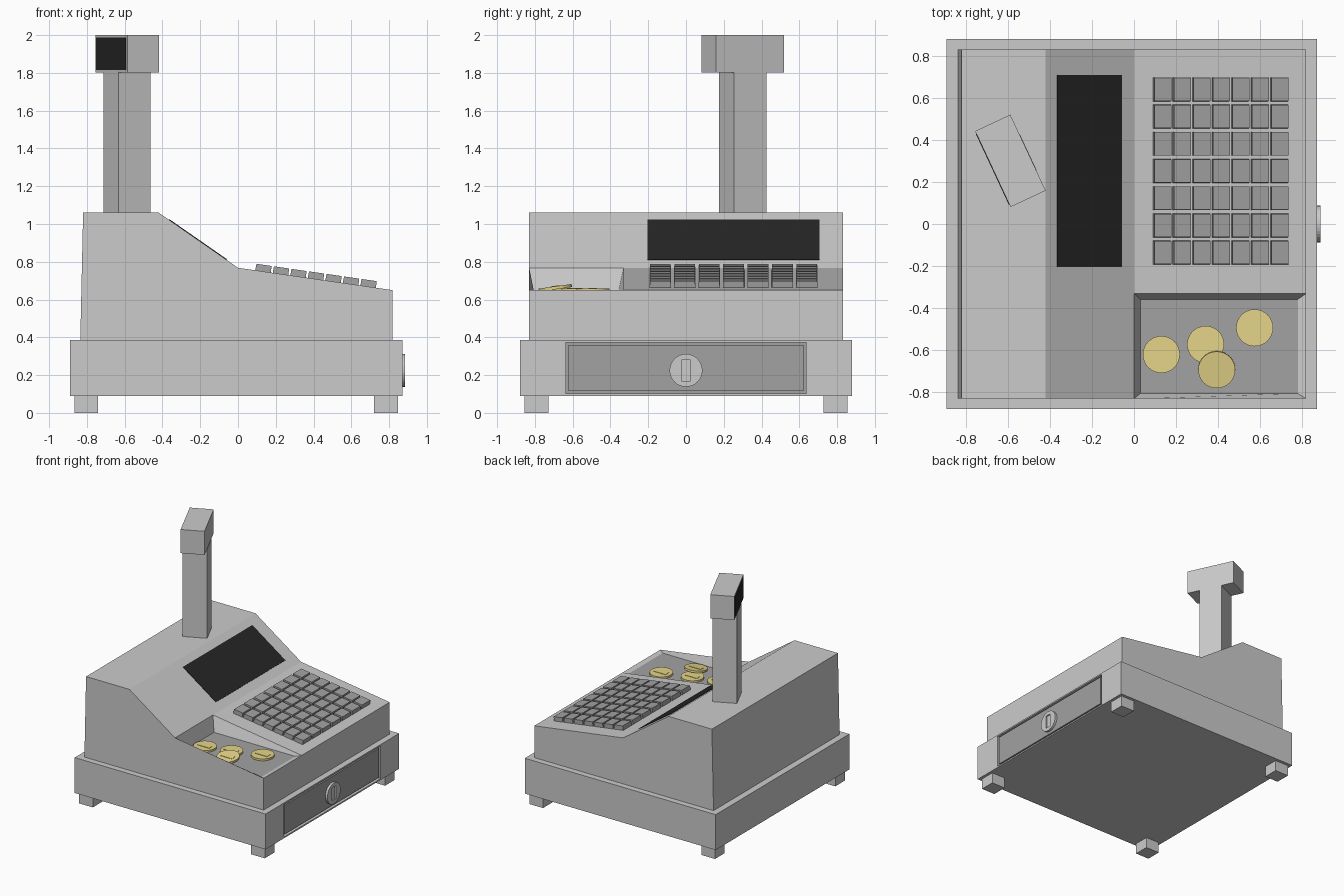
import bpy, bmesh, math
from mathutils import Matrix, Vector

if "Cube" in bpy.data.objects:
    bpy.data.objects.remove(bpy.data.objects["Cube"])


def material(name, rgb):
    m = bpy.data.materials.new(name)
    m.diffuse_color = (*rgb, 1)
    m.use_nodes = True
    m.node_tree.nodes["Principled BSDF"].inputs["Base Color"].default_value = m.diffuse_color
    return m


DARK = material("dark_grey", (0.36, 0.36, 0.36))
BLACK = material("black", (0.02, 0.02, 0.02))
GOLD = material("gold", (0.78, 0.66, 0.25))


def finish(name, bm, mat=None, matrix=None):
    bmesh.ops.recalc_face_normals(bm, faces=bm.faces)
    me = bpy.data.meshes.new(name)
    bm.to_mesh(me)
    bm.free()
    ob = bpy.data.objects.new(name, me)
    bpy.context.collection.objects.link(ob)
    if mat:
        me.materials.append(mat)
    if matrix:
        ob.matrix_world = matrix
    return ob


def box(name, lo, hi, mat=None, matrix=None):
    lo, hi = Vector(lo), Vector(hi)
    bm = bmesh.new()
    bmesh.ops.create_cube(bm, size=1)
    bmesh.ops.scale(bm, vec=hi - lo, verts=bm.verts)
    bmesh.ops.translate(bm, vec=(lo + hi) / 2, verts=bm.verts)
    return finish(name, bm, mat, matrix)


def disc(name, radius, depth, mat, matrix, segments=32):
    bm = bmesh.new()
    bmesh.ops.create_cone(bm, cap_ends=True, segments=segments, radius1=radius,
                          radius2=radius, depth=depth)
    return finish(name, bm, mat, matrix)


def cut(ob, cutter):
    mod = ob.modifiers.new("cut", "BOOLEAN")
    mod.object, mod.operation, mod.solver = cutter, "DIFFERENCE", "EXACT"
    bpy.context.view_layer.objects.active = ob
    bpy.ops.object.modifier_apply(modifier=mod.name)
    bpy.data.objects.remove(cutter)


# base with drawer opening, and feet
base = box("base", (-0.89, -0.88, 0.09), (0.87, 0.88, 0.385))
cut(base, box("drawer_cutter", (0.84, -0.637, 0.102), (0.95, 0.637, 0.373)))
for x in (-0.803, 0.783):
    for y in (-0.792, 0.792):
        box("foot", (x - 0.063, y - 0.063, 0), (x + 0.063, y + 0.063, 0.09))

# cash drawer front and round lock
box("drawer_recess", (0.835, -0.636, 0.103), (0.845, 0.636, 0.372), DARK)
box("drawer_front", (0.84, -0.622, 0.117), (0.866, 0.622, 0.359), DARK)
lock = disc("lock", 0.087, 0.025, None,
            Matrix.Translation((0.8725, 0, 0.225)) @ Matrix.Rotation(math.pi / 2, 4, "Y"))
cut(lock, box("keyhole_cutter", (0.875, -0.024, 0.17), (0.95, 0.024, 0.28)))

# housing: side profile, with the keyboard slope split to leave an open coin tray
PROFILE = [(-0.835, 0.385), (-0.82, 1.06), (-0.42, 1.06), (0, 0.768), (0.818, 0.65), (0.818, 0.385)]
TRAY_Y, TRAY_Z = -0.33, 0.642
bm = bmesh.new()
near = [bm.verts.new((x, -0.83, z)) for x, z in PROFILE]
far = [bm.verts.new((x, 0.83, z)) for x, z in PROFILE]
mid = {i: bm.verts.new((PROFILE[i][0], TRAY_Y, PROFILE[i][1])) for i in (3, 4)}
bm.faces.new(near)
bm.faces.new(far)
for i in (0, 1, 5):
    j = (i + 1) % 6
    bm.faces.new((near[i], near[j], far[j], far[i]))
bm.faces.new((near[2], near[3], mid[3], far[3], far[2]))
bm.faces.new((near[4], near[5], far[5], far[4], mid[4]))
bm.faces.new((mid[3], mid[4], far[4], far[3]))
FLOOR = [(0.03, -0.805), (0.778, -0.805), (0.778, -0.358), (0.03, -0.358)]
rim = [near[3], near[4], mid[4], mid[3]]
low = [bm.verts.new((x, y, TRAY_Z)) for x, y in FLOOR]
for i in range(4):
    j = (i + 1) % 4
    bm.faces.new((rim[i], rim[j], low[j], low[i]))
tray = bm.faces.new(low)
tray.material_index = 1
housing = finish("housing", bm)
housing.data.materials.append(material("grey", (0.8, 0.8, 0.8)))
housing.data.materials.append(DARK)


# frame lying on a slope: local x runs down the slope from the upper point
def slope(a, b):
    (x0, z0), (x1, z1) = a, b
    return (Matrix.Translation((x0, 0, z0))
            @ Matrix.Rotation(math.atan2(z0 - z1, x1 - x0), 4, "Y"))


# operator screen
box("screen", (0.067, -0.205, -0.01), (0.438, 0.707, 0.004), BLACK,
    slope(PROFILE[2], PROFILE[3]))

# keys, slightly tapered
key_frame = slope(PROFILE[3], PROFILE[4])
for col in range(7):
    for row in range(7):
        x = 0.134 + col * 0.0937
        y = -0.136 + row * 0.1293
        key = box("key", (-0.042, -0.057, -0.005), (0.042, 0.057, 0.035), DARK,
                  key_frame @ Matrix.Translation((x, y, 0)))
        for v in key.data.vertices:
            if v.co.z > 0:
                v.co.x *= 0.96
                v.co.y *= 0.96

# customer display on a post, turned away from the operator
turn = Matrix.Translation((-0.587, 0.3, 0)) @ Matrix.Rotation(math.radians(25), 4, "Z")
box("display_post", (-0.094, -0.094, 1.05), (0.094, 0.094, 1.805), None, turn)
box("display_head", (-0.092, -0.199, 1.803), (0.092, 0.199, 2.0), None, turn)
box("display_screen", (-0.095, -0.185, 1.815), (-0.085, 0.185, 1.988), BLACK, turn)

# coins, the last one leaning on another
COINS = [(0.13, -0.62, 0.65, 0), (0.34, -0.572, 0.65, 0),
         (0.573, -0.493, 0.65, 0), (0.393, -0.692, 0.662, 8)]
for x, y, z, tilt in COINS:
    m = Matrix.Translation((x, y, z)) @ Matrix.Rotation(math.radians(tilt), 4, "X")
    coin = disc("coin", 0.088, 0.016, GOLD, m)
    box("coin_mark", (-0.055, -0.023, 0), (0.055, 0.023, 0.011), GOLD, m)
